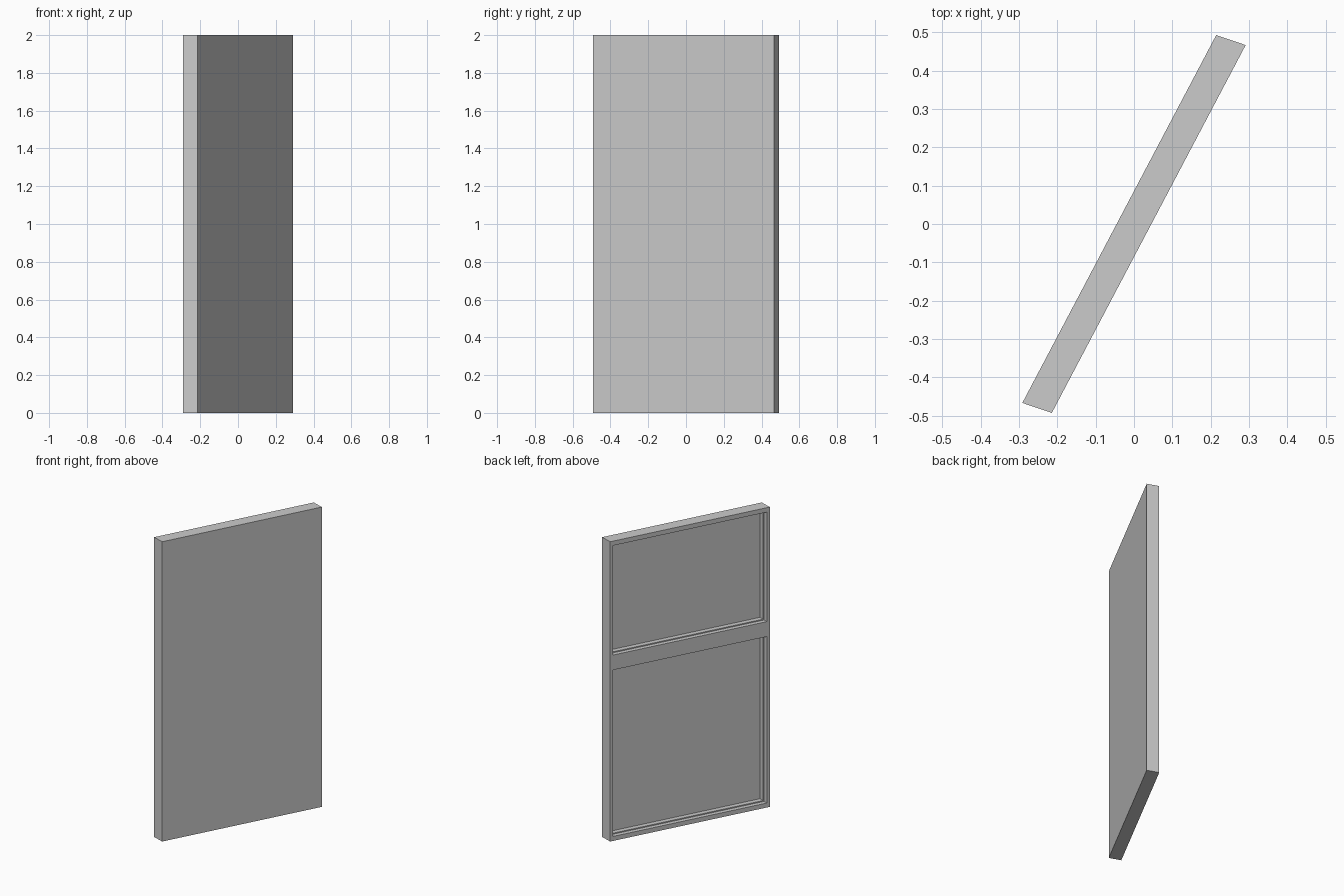
import bpy, bmesh
from mathutils import Matrix, Vector

if "Cube" in bpy.data.objects:
    bpy.data.objects.remove(bpy.data.objects["Cube"])

W, T, H = 1.085, 0.08, 2.0      # width, thickness, height
STILE, RAIL = 0.02, 0.03        # border widths
MID = (1.14, 1.24)              # middle rail heights

bm = bmesh.new()

# Slab in local space: x along width, y through thickness, z up
bmesh.ops.create_cube(bm, size=1.0, matrix=Matrix.Translation((W / 2, T / 2, H / 2)) @ Matrix.Diagonal((W, T, H, 1)))


def cut(co, no):
    geom = bm.verts[:] + bm.edges[:] + bm.faces[:]
    bmesh.ops.bisect_plane(bm, geom=geom, plane_co=co, plane_no=no, dist=1e-5)


# Cuts marking the stiles and rails
for x in (STILE, W - STILE):
    cut((x, 0, 0), (1, 0, 0))
for z in (RAIL, *MID, H - RAIL):
    cut((0, 0, z), (0, 0, 1))
bm.normal_update()

# Two stepped openings recessed into the back side
openings = []
for f in bm.faces:
    c = f.calc_center_median()
    if f.normal.y > 0.9 and abs(c.x - W / 2) < 0.1:
        if RAIL < c.z < MID[0] or MID[1] < c.z < H - RAIL:
            openings.append(f)
for thickness, depth in ((0.0, -0.028), (0.01, 0.0), (0.0, -0.032)):
    bmesh.ops.inset_individual(bm, faces=openings, thickness=thickness, depth=depth)
    bm.normal_update()

# Swing the slab into its slanted plan position
along = Vector((0.506, 0.960, 0)) / W
through = Vector((-0.077, 0.026, 0)) / T
for v in bm.verts:
    p = along * (v.co.x - W / 2) + through * (v.co.y - T / 2)
    v.co = (p.x, p.y, v.co.z)
bmesh.ops.recalc_face_normals(bm, faces=bm.faces[:])

mesh = bpy.data.meshes.new("door_panel")
bm.to_mesh(mesh)
bm.free()
door = bpy.data.objects.new("door_panel", mesh)
bpy.context.collection.objects.link(door)
